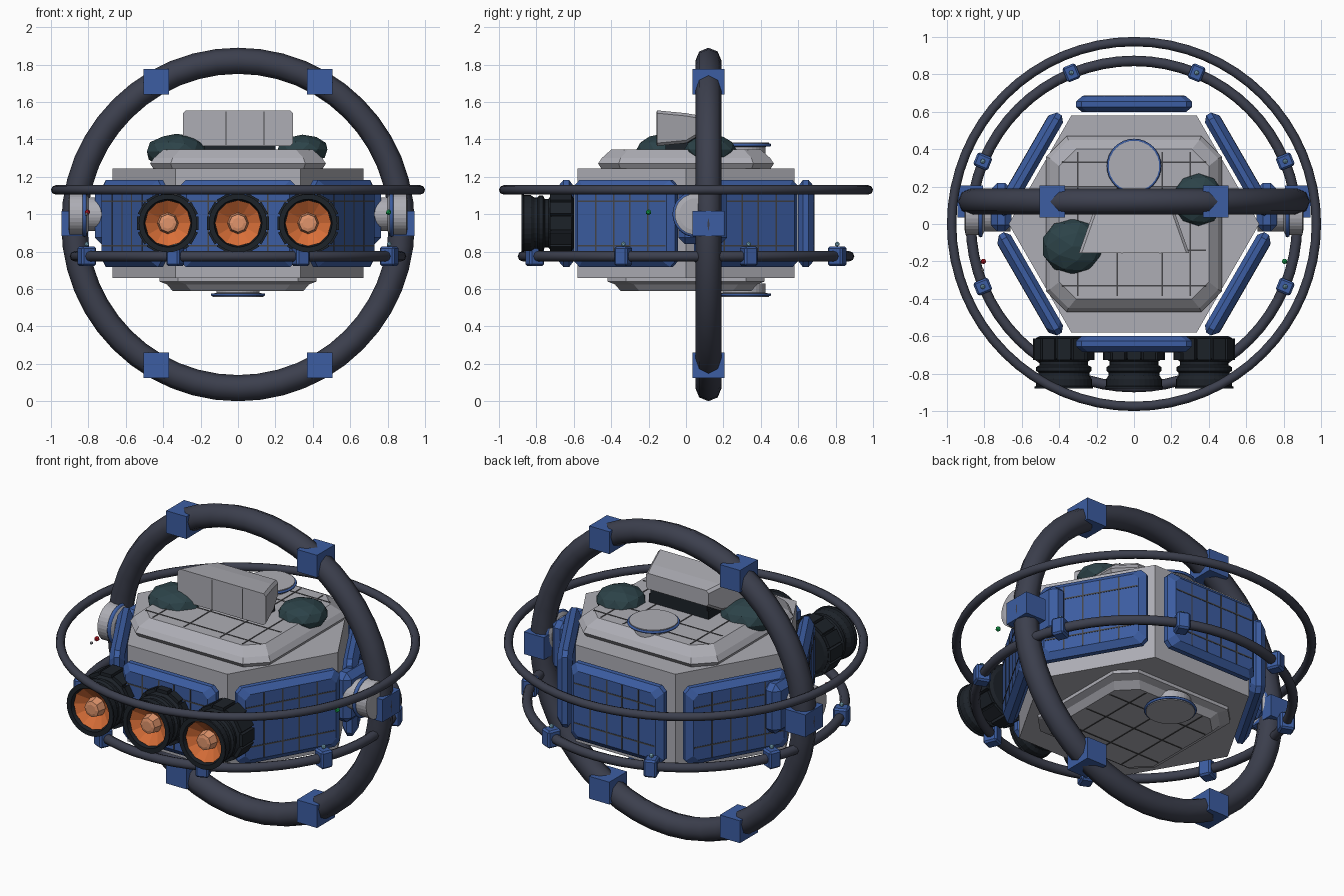
import bpy, bmesh
from math import pi, cos, sin, radians
from mathutils import Matrix, Vector

if "Cube" in bpy.data.objects:
    bpy.data.objects.remove(bpy.data.objects["Cube"])

def material(name, rgb):
    m = bpy.data.materials.new(name)
    m.diffuse_color = (*rgb, 1)
    m.use_nodes = True
    m.node_tree.nodes["Principled BSDF"].inputs["Base Color"].default_value = m.diffuse_color
    return m

BLUE = material("blue_paint", (0.045, 0.11, 0.36))
DARK = material("dark_metal", (0.045, 0.05, 0.075))
BLACK = material("black_metal", (0.012, 0.016, 0.022))
TEAL = material("teal_glass", (0.025, 0.055, 0.065))
ORANGE = material("orange_glow", (0.7, 0.16, 0.04))
TAN = material("tan_core", (0.75, 0.3, 0.15))
LIGHT = material("light_grey", (0.42, 0.42, 0.46))
SEAM = material("seam", (0.06, 0.06, 0.065))
CYAN = material("cyan_lamp", (0.3, 0.6, 0.75))
RED = material("red_lamp", (0.6, 0.01, 0.02))
GREEN = material("green_lamp", (0.01, 0.5, 0.1))

T = Matrix.Translation
def R(deg, axis): return Matrix.Rotation(radians(deg), 4, axis)

def finish(name, bm, mat, mtx=Matrix(), smooth=False):
    bmesh.ops.recalc_face_normals(bm, faces=bm.faces[:])
    me = bpy.data.meshes.new(name)
    bm.to_mesh(me)
    bm.free()
    me.transform(mtx)
    if mat: me.materials.append(mat)
    for p in me.polygons: p.use_smooth = smooth
    ob = bpy.data.objects.new(name, me)
    bpy.context.collection.objects.link(ob)
    return ob

def boxes(name, items, mat, mtx=Matrix(), bevel=0):
    """items: (centre, size[, local rotation])"""
    bm = bmesh.new()
    for it in items:
        rot = it[2] if len(it) > 2 else Matrix()
        bmesh.ops.create_cube(bm, size=1, matrix=rot @ T(it[0]) @ Matrix.Diagonal((*it[1], 1)))
    if bevel:
        bmesh.ops.bevel(bm, geom=bm.edges[:], offset=bevel, segments=1, affect='EDGES')
    return finish(name, bm, mat, mtx)

def skin(name, rings, mat, mtx=Matrix()):
    """Loft closed loops of equal length, with capped ends"""
    bm = bmesh.new()
    vs = [[bm.verts.new(p) for p in r] for r in rings]
    n = len(vs[0])
    for a, b in zip(vs, vs[1:]):
        for i in range(n):
            bm.faces.new((a[i], a[(i+1) % n], b[(i+1) % n], b[i]))
    bm.faces.new(vs[0]); bm.faces.new(vs[-1])
    return finish(name, bm, mat, mtx)

def plate(name, sections, mat, mtx=Matrix()):
    """sections: half x, half y, corner cut, height"""
    rings = []
    for hx, hy, c, z in sections:
        rings.append([(hx, -hy+c, z), (hx, hy-c, z), (hx-c, hy, z), (-hx+c, hy, z),
                      (-hx, hy-c, z), (-hx, -hy+c, z), (-hx+c, -hy, z), (hx-c, -hy, z)])
    return skin(name, rings, mat, mtx)

def lathe(name, profile, mat, mtx=Matrix(), n=32):
    return skin(name, [[(r*cos(2*pi*i/n), r*sin(2*pi*i/n), h) for i in range(n)]
                       for r, h in profile], mat, mtx)

def torus(name, major, minor, mat, mtx, n=48, m=8):
    bm = bmesh.new()
    vs = [[bm.verts.new(((major+minor*cos(2*pi*j/m))*cos(2*pi*i/n),
                         (major+minor*cos(2*pi*j/m))*sin(2*pi*i/n),
                         minor*sin(2*pi*j/m))) for j in range(m)] for i in range(n)]
    for i in range(n):
        for j in range(m):
            k, l = (i+1) % n, (j+1) % m
            bm.faces.new((vs[i][j], vs[k][j], vs[k][l], vs[i][l]))
    return finish(name, bm, mat, mtx, True)

def ball(name, loc, scale, mat, sub=1):
    bm = bmesh.new()
    bmesh.ops.create_icosphere(bm, subdivisions=sub, radius=1)
    return finish(name, bm, mat, T(loc) @ Matrix.Diagonal((*scale, 1)))

def seams(name, us, vs, hu, hv, z, mtx=Matrix()):
    items = [((u, 0, z), (0.008, 2*hv, 0.004)) for u in us]
    items += [((0, v, z), (2*hu, 0.008, 0.004)) for v in vs]
    return boxes(name, items, SEAM, mtx)

# Hexagonal hull
lathe("hull", [(0.67, 0.66), (0.67, 1.245)], LIGHT, n=6)

# Six armour panels around the hull
for k in range(6):
    m = R(60*k, 'Z') @ T((0, 0, 0.95)) @ R(90, 'X')
    plate(f"side_panel_{k}", [(0.28, 0.20, 0.03, 0.60), (0.31, 0.233, 0.03, 0.625),
                              (0.31, 0.233, 0.03, 0.655), (0.275, 0.198, 0.03, 0.685)], BLUE, m)
    seams(f"side_panel_seams_{k}", (-0.16, -0.05, 0.05, 0.16), (-0.12, 0.12), 0.27, 0.195, 0.685, m)

# Upper deck and belly plate
plate("upper_deck", [(0.45, 0.45, 0.1, 1.24), (0.47, 0.47, 0.11, 1.27), (0.45, 0.45, 0.1, 1.30),
                     (0.40, 0.40, 0.09, 1.345)], LIGHT)
seams("deck_seams", (-0.3, -0.09, 0.15, 0.3), (-0.33, -0.14, 0.2, 0.33), 0.385, 0.385, 1.345)
plate("belly_plate", [(0.42, 0.42, 0.1, 0.67), (0.42, 0.42, 0.1, 0.64), (0.38, 0.38, 0.1, 0.625),
                      (0.35, 0.35, 0.1, 0.59)], LIGHT)
seams("belly_seams", (-0.2, 0, 0.2), (-0.2, 0, 0.2), 0.34, 0.34, 0.59)

# Sensor housing on the deck, tapering to the back
def housing_loop(y, hx, z0, z1):
    c = 0.015
    return [(-hx, y, z0+c), (-hx+c, y, z0), (hx-c, y, z0), (hx, y, z0+c),
            (hx, y, z1-c), (hx-c, y, z1), (-hx+c, y, z1), (-hx, y, z1-c)]
skin("sensor_housing", [housing_loop(-0.155, 0.295, 1.365, 1.555), housing_loop(0.0, 0.24, 1.38, 1.54),
                        housing_loop(0.085, 0.21, 1.43, 1.525)], LIGHT)
boxes("housing_seams", [((x, -0.155, 1.46), (0.006, 0.005, 0.18)) for x in (-0.065, 0.14)], SEAM)
boxes("housing_base", [((0, -0.02, 1.365), (0.4, 0.18, 0.06)), ((0, 0.03, 1.405), (0.38, 0.08, 0.04))], BLACK)

# Glass domes
ball("left_dome", (-0.33, -0.12, 1.335), (0.165, 0.15, 0.095), TEAL, 2)
ball("right_dome", (0.345, 0.13, 1.345), (0.14, 0.14, 0.08), TEAL, 2)

# Hatch discs above and below
for name, m in (("top", T((0, 0.31, 1.34))), ("bottom", T((0, 0.31, 0.60)) @ R(180, 'X'))):
    lathe(name + "_hatch", [(0.115, -0.03), (0.115, 0.02), (0.135, 0.025), (0.135, 0.042)], LIGHT, m)
    torus(name + "_hatch_rim", 0.138, 0.008, BLUE, m @ T((0, 0, 0.03)), 32, 6)

# Three engines on the front
for k, x in enumerate((-0.375, 0, 0.375)):
    m = T((x, 0, 0.952)) @ R(90, 'X')
    lathe(f"engine_bell_{k}", [(0.13, 0.60), (0.15, 0.61), (0.15, 0.72), (0.13, 0.735), (0.13, 0.755),
                               (0.148, 0.765), (0.148, 0.785), (0.136, 0.795), (0.136, 0.81),
                               (0.15, 0.83), (0.15, 0.865), (0.156, 0.87), (0.156, 0.88),
                               (0.128, 0.88), (0.12, 0.80)], BLACK, m)
    boxes(f"engine_collar_{k}", [((0.155, 0, 0.67), (0.02, 0.072, 0.115), R(30*i, 'Z')) for i in range(12)],
          BLACK, m)
    lathe(f"engine_glow_{k}", [(0.11, 0.79), (0.123, 0.86), (0.06, 0.815), (0.05, 0.81)], ORANGE, m, 12)
    lathe(f"engine_core_{k}", [(0.06, 0.80), (0.048, 0.865), (0.03, 0.87)], TAN, m, 8)

# Side pivots carrying the big ring
for side, s in (("left", -1), ("right", 1)):
    m = T((0, 0.05, 1.0)) @ R(90*s, 'Y')
    boxes(side + "_pivot_mount", [((s*0.71, 0.09, 0.99), (0.11, 0.26, 0.30))], BLUE, bevel=0.035)
    lathe(side + "_pivot", [(0.09, 0.66), (0.09, 0.80), (0.11, 0.81), (0.11, 0.90), (0.085, 0.905)], LIGHT, m)
    torus(side + "_pivot_rim", 0.11, 0.012, BLUE, m @ T((0, 0, 0.82)), 32, 6)
    ball(side + "_nav_lamp", (s*0.805, -0.20, 1.01), (0.016,)*3, GREEN if s > 0 else RED)
ball("small_sensor", (-0.81, -0.245, 1.0), (0.01,)*3, LIGHT)

# Large upright ring with six blue nodes
torus("upright_ring", 0.875, 0.07, DARK, T((0, 0.12, 0.945)) @ R(90, 'X'), 48, 8)
boxes("upright_ring_nodes", [((0.875*cos(k*pi/3), 0.12, 0.95+0.875*sin(k*pi/3)), (0.135, 0.17, 0.135))
                             for k in range(6)], BLUE)

# Thin upper ring and lower ring with clamps and lamps
torus("upper_ring", 0.975, 0.025, DARK, T((0, 0, 1.13)), 64, 8)
torus("lower_ring", 0.872, 0.028, DARK, T((0, 0, 0.775)), 64, 8)
for k in range(8):
    m = R(22.5 + 45*k, 'Z')
    boxes(f"ring_clamp_{k}", [((0.875, 0, 0.775), (0.085, 0.075, 0.105))], BLUE, m, 0.01)
    ball(f"clamp_lamp_{k}", m @ Vector((0.875, 0, 0.84)), (0.014,)*3, CYAN)
